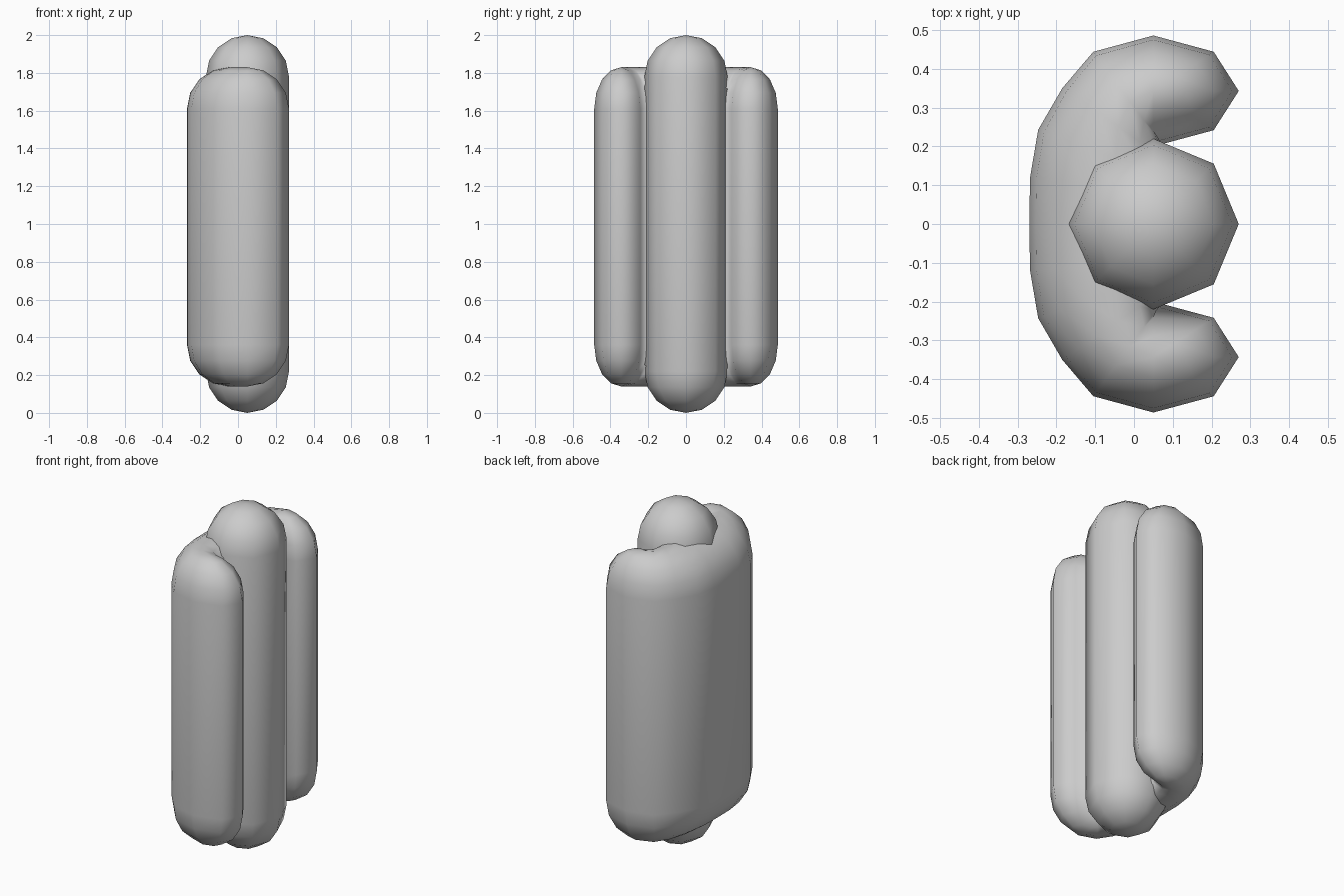
import bpy, bmesh
from math import sin, cos, pi

if "Cube" in bpy.data.objects:
    bpy.data.objects.remove(bpy.data.objects["Cube"])

R = 0.22    # rounding radius of every end
STEPS = 4   # rings per rounded end


def pill(name, spine, rim, z_low, z_high):
    """Upright solid with a plan outline 'rim' that rounds in to 'spine' at both ends."""
    bm = bmesh.new()
    angles = [i * pi / 2 / STEPS for i in range(STEPS + 1)]
    levels = [(sin(a), z_low + R - R * cos(a)) for a in angles]
    levels += [(s, z_low + z_high - z) for s, z in reversed(levels)]
    rings = []
    for s, z in levels:
        rings.append([bm.verts.new((c[0] + s * (p[0] - c[0]), c[1] + s * (p[1] - c[1]), z))
                      for c, p in zip(spine, rim)])
    n = len(rim)
    for low, high in zip(rings, rings[1:]):
        for i in range(n):
            j = (i + 1) % n
            bm.faces.new((low[i], low[j], high[j], high[i]))
    bmesh.ops.remove_doubles(bm, verts=bm.verts, dist=0.0005)
    bmesh.ops.recalc_face_normals(bm, faces=bm.faces)
    for f in bm.faces:
        f.smooth = True
    mesh = bpy.data.meshes.new(name)
    bm.to_mesh(mesh)
    bm.free()
    obj = bpy.data.objects.new(name, mesh)
    bpy.context.collection.objects.link(obj)
    return obj


# Central eight-sided capsule
octagon = [(0.05 + R * cos(i * pi / 4), R * sin(i * pi / 4)) for i in range(8)]
pill("core_capsule", [(0.05, 0)] * 8, octagon, 0.0, 2.0)

# C-shaped wrap: centre line and outer edge from the +y arm to the middle of the back
centre = [(0.05, 0.343), (-0.01, 0.315), (-0.04, 0.25), (-0.05, 0.17), (-0.05, 0.1), (-0.05, 0)]
outer = [(0.05, 0.486), (-0.105, 0.444), (-0.185, 0.35), (-0.247, 0.243), (-0.268, 0.12), (-0.27, 0)]
inner = [(2 * c[0] - o[0], 2 * c[1] - o[1]) for c, o in zip(centre, outer)]


def flip(points):
    return [(x, -y) for x, y in points]


# Rounded front end of the +y arm, from inner side to outer side
tip = [(0.05 + R * cos(a), 0.343 + 0.143 * sin(a)) for a in (-pi / 4, 0, pi / 4)]
tip_centre = [centre[0]] * 3

rim = (outer + flip(outer[-2::-1]) + flip(tip[::-1])
       + flip(inner) + inner[-2::-1] + tip)
spine = (centre + flip(centre[-2::-1]) + flip(tip_centre)
         + flip(centre) + centre[-2::-1] + tip_centre)
pill("wrap_shell", spine, rim, 0.14, 1.83)
